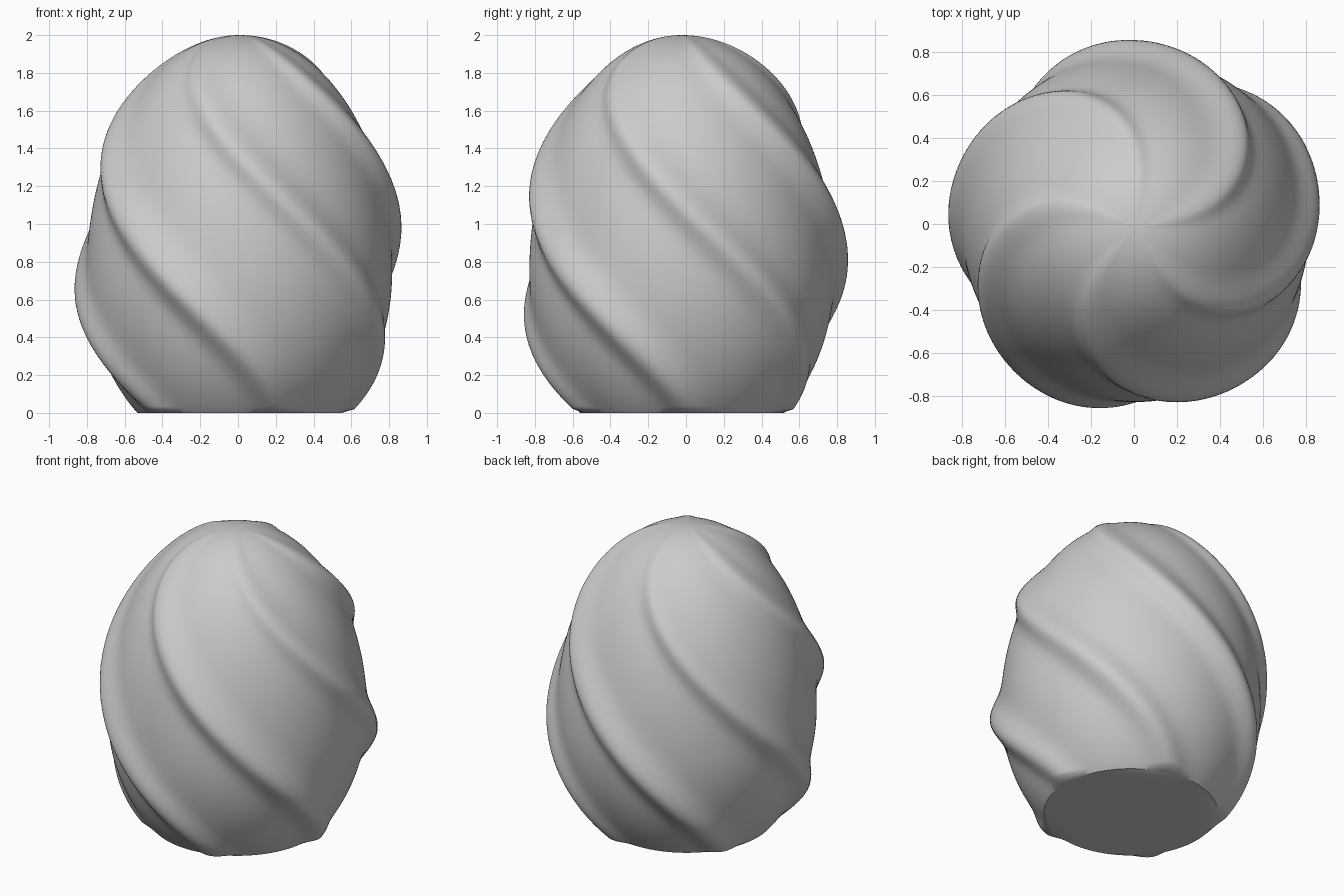
import bpy
import bmesh
import math

if "Cube" in bpy.data.objects:
    bpy.data.objects.remove(bpy.data.objects["Cube"], do_unlink=True)

RIDGES, SEGMENTS, RINGS = 5, 300, 120
TURN = math.radians(68)                 # turn of the ridges per unit of height
BELLY_Z, BELLY_R = 0.75, 0.808          # widest level of the egg
UPPER, LOWER = 1.25, 1.01               # half heights above and below it
FOOT_Z, FOOT_R = 0.02, 0.54             # small bevel under the ridge ends


def ridge_factor(angle, z):
    """Radius scale: a plain round body with narrow spiral ridges."""
    crest = math.radians(-92) + TURN * (1.4 - z)
    period = 2 * math.pi / RIDGES
    u = math.degrees((angle - crest + period / 2) % period - period / 2)
    width = 6 if u < 0 else 8
    return 1 + 0.09 * math.exp(-0.5 * (u / width) ** 2)


def add_ring(bm, z, radius, ridged=True):
    ring = []
    for i in range(SEGMENTS):
        a = 2 * math.pi * i / SEGMENTS
        r = radius * ridge_factor(a, z) if ridged else radius
        ring.append(bm.verts.new((r * math.cos(a), r * math.sin(a), z)))
    return ring


# Plain round foot, then the ridged egg profile up to the tip
bm = bmesh.new()
rings = [add_ring(bm, 0, FOOT_R, ridged=False)]
start = math.asin((FOOT_Z - BELLY_Z) / LOWER)
for k in range(RINGS):
    phi = start + (math.pi / 2 - start) * k / RINGS
    height = UPPER if phi > 0 else LOWER
    rings.append(add_ring(bm, BELLY_Z + height * math.sin(phi), BELLY_R * math.cos(phi)))

# Skin the rings, close the flat base and the tip
for low, high in zip(rings, rings[1:]):
    for i in range(SEGMENTS):
        j = (i + 1) % SEGMENTS
        bm.faces.new((low[i], low[j], high[j], high[i]))
tip = bm.verts.new((0, 0, BELLY_Z + UPPER))
for i in range(SEGMENTS):
    bm.faces.new((rings[-1][i], rings[-1][(i + 1) % SEGMENTS], tip))
bm.faces.new(list(reversed(rings[0])))

# Centre the outline on the ground plane
for axis in (0, 1):
    values = [v.co[axis] for v in bm.verts]
    middle = (min(values) + max(values)) / 2
    for v in bm.verts:
        v.co[axis] -= middle

mesh = bpy.data.meshes.new("spiral_egg")
bm.to_mesh(mesh)
bm.free()
egg = bpy.data.objects.new("spiral_egg", mesh)
bpy.context.collection.objects.link(egg)

# Plain grey surface
grey = bpy.data.materials.new("plain_grey")
grey.use_nodes = True
colour = (0.6, 0.6, 0.6, 1)
grey.diffuse_color = colour
grey.node_tree.nodes["Principled BSDF"].inputs["Base Color"].default_value = colour
mesh.materials.append(grey)

bpy.ops.object.select_all(action='DESELECT')
egg.select_set(True)
bpy.context.view_layer.objects.active = egg
bpy.ops.object.shade_smooth_by_angle(angle=math.radians(40))
